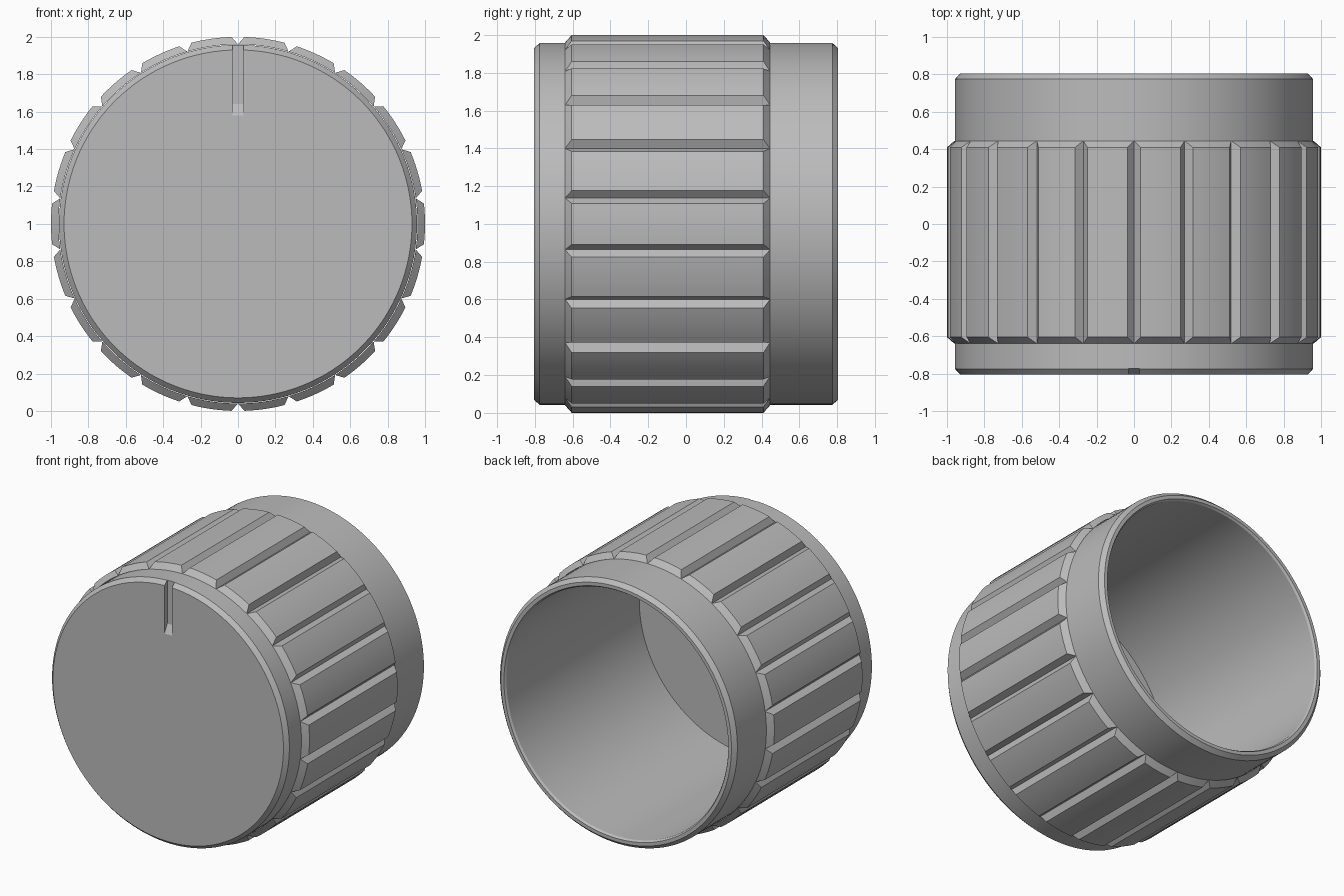
import bpy, bmesh, math
from mathutils import Vector

cube = bpy.data.objects.get("Cube")
if cube:
    bpy.data.objects.remove(cube, do_unlink=True)

RIBS = 22
STEPS = 6                      # facets across one rib
SEGMENTS = RIBS * STEPS
GREY = (0.5, 0.5, 0.5, 1)

grey = bpy.data.materials.new("grey plastic")
grey.use_nodes = True
grey.diffuse_color = GREY
grey.node_tree.nodes["Principled BSDF"].inputs["Base Color"].default_value = GREY


def polar(radius, angle, y):
    """Point around the knob's axis, angle measured from the top."""
    return Vector((radius * math.sin(angle), y, 1 + radius * math.cos(angle)))


def finish(name, bm):
    bmesh.ops.remove_doubles(bm, verts=bm.verts, dist=1e-5)
    bmesh.ops.recalc_face_normals(bm, faces=bm.faces)
    mesh = bpy.data.meshes.new(name)
    bm.to_mesh(mesh)
    bm.free()
    mesh.materials.append(grey)
    obj = bpy.data.objects.new(name, mesh)
    bpy.context.collection.objects.link(obj)
    return obj


def select(obj):
    bpy.ops.object.select_all(action='DESELECT')
    obj.select_set(True)
    bpy.context.view_layer.objects.active = obj


# Hollow cup: closed at the front, open at the back
bm = bmesh.new()
profile = [(0.93, -0.805), (0.957, -0.775), (0.957, 0.775), (0.93, 0.805),
           (0.905, 0.805), (0.895, 0.79), (0.895, -0.74)]
rings = [[bm.verts.new(polar(r, math.tau * i / SEGMENTS, y))
          for i in range(SEGMENTS)] for r, y in profile]
for a, b in zip(rings, rings[1:]):
    for i in range(SEGMENTS):
        j = (i + 1) % SEGMENTS
        bm.faces.new((a[i], a[j], b[j], b[i]))
bm.faces.new(rings[0])
bm.faces.new(rings[-1])
cup = finish("knob_cup", bm)

# Pointer slot with a sloping inner end, cut into the front face
bm = bmesh.new()
side = [(-0.805, 1.58), (-0.772, 1.64), (-0.772, 2.1), (-0.9, 2.1), (-0.9, 1.58)]
face = bm.faces.new([bm.verts.new((-0.03, y, z)) for y, z in side])
out = bmesh.ops.extrude_face_region(bm, geom=[face])
moved = [v for v in out["geom"] if isinstance(v, bmesh.types.BMVert)]
bmesh.ops.translate(bm, verts=moved, vec=(0.06, 0, 0))
cutter = finish("slot_cutter", bm)
cutter.hide_render = True
cut = cup.modifiers.new("pointer slot", 'BOOLEAN')
cut.operation = 'DIFFERENCE'
cut.solver = 'EXACT'
cut.object = cutter
select(cup)
bpy.ops.object.modifier_apply(modifier=cut.name)
bpy.data.objects.remove(cutter, do_unlink=True)

# Grip: tapered ribs whose sloping sides meet in V grooves
bm = bmesh.new()
pitch = math.tau / RIBS
sections = [(0.96, pitch / 2, -0.64), (1.0, pitch / 2 - 0.034, -0.605),
            (1.0, pitch / 2 - 0.034, 0.41), (0.96, pitch / 2, 0.445)]
for n in range(RIBS):
    middle = (n + 0.5) * pitch
    rows = [[bm.verts.new(polar(r, middle + half * (2 * k / STEPS - 1), y))
             for k in range(STEPS + 1)] for r, half, y in sections]
    for a, b in zip(rows, rows[1:]):
        for k in range(STEPS):
            bm.faces.new((a[k], a[k + 1], b[k + 1], b[k]))
    for k in (0, STEPS):
        bm.faces.new([row[k] for row in rows])
    # underside against the cup
    for k in range(STEPS):
        bm.faces.new((rows[0][k], rows[0][k + 1], rows[3][k + 1], rows[3][k]))
grip = finish("grip_ribs", bm)

for obj in (cup, grip):
    select(obj)
    bpy.ops.object.shade_smooth_by_angle(angle=math.radians(20))
